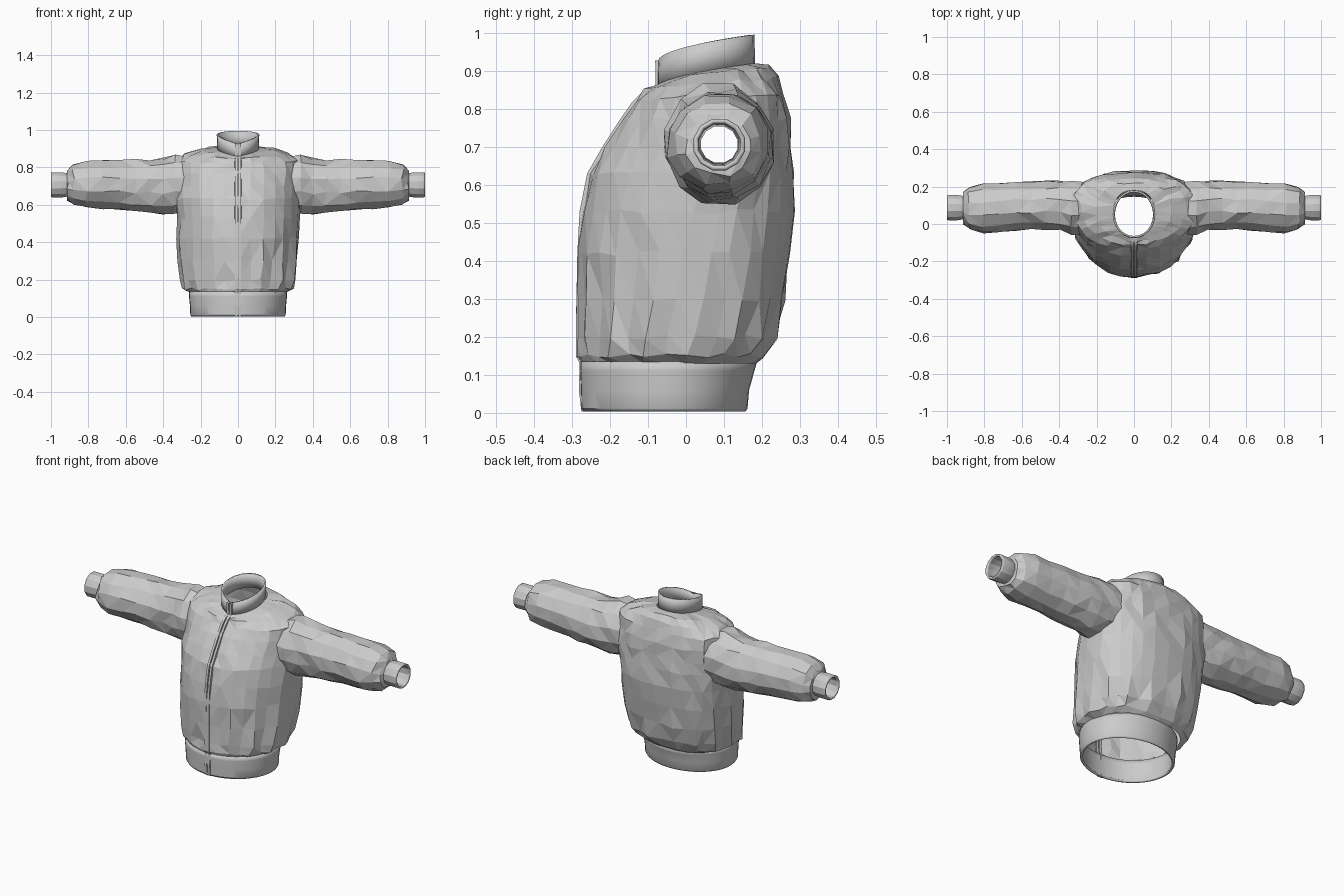
import bpy, bmesh, math, random
from mathutils import Vector

random.seed(4)
cube = bpy.data.objects.get("Cube")
if cube:
    bpy.data.objects.remove(cube, do_unlink=True)

grey = bpy.data.materials.new("plain grey fabric")
grey.use_nodes = True
colour = (0.6, 0.6, 0.6, 1)
grey.diffuse_color = colour
grey.node_tree.nodes["Principled BSDF"].inputs["Base Color"].default_value = colour


def loft(name, rings, closed=True, jitter=0, hole=None, smooth=None, thick=0, mirror=False):
    """Skin a list of rings; optional crumple, opening, thickness and mirror."""
    bm = bmesh.new()
    rows = [[bm.verts.new(p) for p in ring] for ring in rings]
    n = len(rows[0])
    for a, b in zip(rows, rows[1:]):
        for i in range(n if closed else n - 1):
            j = (i + 1) % n
            bm.faces.new((a[i], a[j], b[j], b[i]))
    if hole:
        doomed = [f for f in bm.faces if hole(f.calc_center_median())]
        bmesh.ops.delete(bm, geom=doomed, context='FACES')
    bmesh.ops.recalc_face_normals(bm, faces=bm.faces)
    if jitter:
        ends = set(rows[0] + rows[-1])
        for v in bm.verts:
            if v not in ends:
                v.co += Vector([random.uniform(-1, 1) for _ in range(3)]) * jitter
        bmesh.ops.triangulate(bm, faces=bm.faces, quad_method='SHORT_EDGE')
    mesh = bpy.data.meshes.new(name)
    bm.to_mesh(mesh)
    bm.free()
    mesh.materials.append(grey)
    obj = bpy.data.objects.new(name, mesh)
    bpy.context.collection.objects.link(obj)
    if thick:
        mod = obj.modifiers.new("thickness", 'SOLIDIFY')
        mod.thickness = thick
    if mirror:
        obj.modifiers.new("other side", 'MIRROR')
    if smooth:
        bpy.ops.object.select_all(action='DESELECT')
        bpy.context.view_layer.objects.active = obj
        obj.select_set(True)
        bpy.ops.object.shade_smooth_by_angle(angle=math.radians(smooth))
    return obj


def body_ring(zf, zb, w, yf, yb, mid, n=30, power=0.6, fold=0, flat=0.8):
    """Egg-shaped ring: round front, flatter back, rising from zf to zb."""
    ring = []
    for i in range(n):
        a = math.tau * i / n
        s, c = math.sin(a), math.cos(a)
        k = 1 - fold * (i % 2)
        if c > 0:
            x, y = w * s, mid + (yf - mid) * c
        else:
            x = w * math.copysign(abs(s) ** flat, s)
            y = mid + (yb - mid) * abs(c) ** flat
        t = max(0, (y - yf) / (yb - yf))
        ring.append((x * k, mid + (y - mid) * k, zf + (zb - zf) * t ** power))
    return ring


# Torso: front height, back height, half width, front y, back y, widest y
torso = [
    (0.13, 0.13, 0.255, -0.275, 0.185, -0.04),
    (0.15, 0.15, 0.295, -0.284, 0.205, -0.03),
    (0.2, 0.2, 0.314, -0.285, 0.24, -0.02),
    (0.3, 0.3, 0.322, -0.283, 0.262, 0.0),
    (0.42, 0.42, 0.326, -0.281, 0.275, 0.02),
    (0.53, 0.53, 0.33, -0.275, 0.282, 0.05),
    (0.63, 0.63, 0.338, -0.255, 0.282, 0.07),
    (0.7, 0.7, 0.34, -0.215, 0.28, 0.08),
    (0.77, 0.77, 0.34, -0.17, 0.272, 0.08),
    (0.82, 0.84, 0.335, -0.135, 0.262, 0.08),
    (0.845, 0.88, 0.28, -0.11, 0.24, 0.08),
    (0.855, 0.91, 0.2, -0.095, 0.222, 0.07),
    (0.86, 0.92, 0.11, -0.075, 0.18, 0.05),
]
folds = {1: 0.03, 2: 0.05, 3: 0.02}


def armhole(p):
    return abs(p.x) > 0.2 and math.hypot(p.y - 0.085, p.z - 0.71) < 0.11


loft("torso", [body_ring(*r, fold=folds.get(i, 0)) for i, r in enumerate(torso)],
     jitter=0.007, hole=armhole)

# Ribbed waistband and collar
band = [(0.135, 0.262, -0.278, 0.187), (0.11, 0.262, -0.279, 0.18),
        (0.06, 0.257, -0.277, 0.166), (0.012, 0.255, -0.276, 0.162),
        (0.003, 0.25, -0.27, 0.156)]
loft("waistband", [body_ring(z, z, w, f, b, -0.045, n=44, flat=1) for z, w, f, b in band],
     smooth=30, thick=0.012)
collar = [(0.855, 0.915, 0.112, -0.076, 0.182), (0.89, 0.955, 0.112, -0.076, 0.181),
          (0.925, 0.995, 0.114, -0.074, 0.18)]
loft("collar", [body_ring(a, b, w, f, k, 0.05, n=24, power=0.5, flat=1)
                for a, b, w, f, k in collar], smooth=25, thick=0.01)


def arm_ring(x, z0, z1, y0, y1, n=12):
    ring = []
    for i in range(n):
        a = math.tau * (i + 0.5) / n
        ring.append((x, (y0 + y1) / 2 + (y1 - y0) / 2 * math.cos(a),
                     (z0 + z1) / 2 + (z1 - z0) / 2 * math.sin(a)))
    return ring


# Sleeves: x, bottom, top, front, back
sleeve = [
    (0.27, 0.56, 0.86, -0.06, 0.23),
    (0.335, 0.548, 0.868, -0.06, 0.232),
    (0.4, 0.548, 0.855, -0.035, 0.23),
    (0.47, 0.553, 0.848, -0.03, 0.23),
    (0.55, 0.56, 0.845, -0.035, 0.23),
    (0.63, 0.568, 0.843, -0.04, 0.228),
    (0.72, 0.575, 0.842, -0.047, 0.226),
    (0.81, 0.583, 0.836, -0.05, 0.218),
    (0.88, 0.6, 0.815, -0.032, 0.203),
    (0.91, 0.625, 0.785, 0.0, 0.175),
    (0.915, 0.64, 0.77, 0.022, 0.153),
]
loft("sleeve", [arm_ring(*r) for r in sleeve], jitter=0.007, mirror=True)

# Wrist cuffs
cuff = [(0.895, 0.06), (0.92, 0.066), (0.945, 0.07), (0.99, 0.07), (1.0, 0.067)]
loft("cuff", [arm_ring(x, 0.706 - r, 0.706 + r, 0.0875 - r, 0.0875 + r) for x, r in cuff],
     smooth=20, thick=0.011, mirror=True)

# Zip edges: a slim raised strip each side of the centre front
path = [(-0.27, 0.003), (-0.277, 0.06)] + [(r[3], r[0]) for r in torso] + [(-0.076, 0.927)]
strip = [[(0.003, y + 0.01, z), (0.003, y - 0.005, z), (0.016, y - 0.005, z),
          (0.018, y + 0.01, z)] for y, z in path]
loft("zip_edge", strip, mirror=True)
